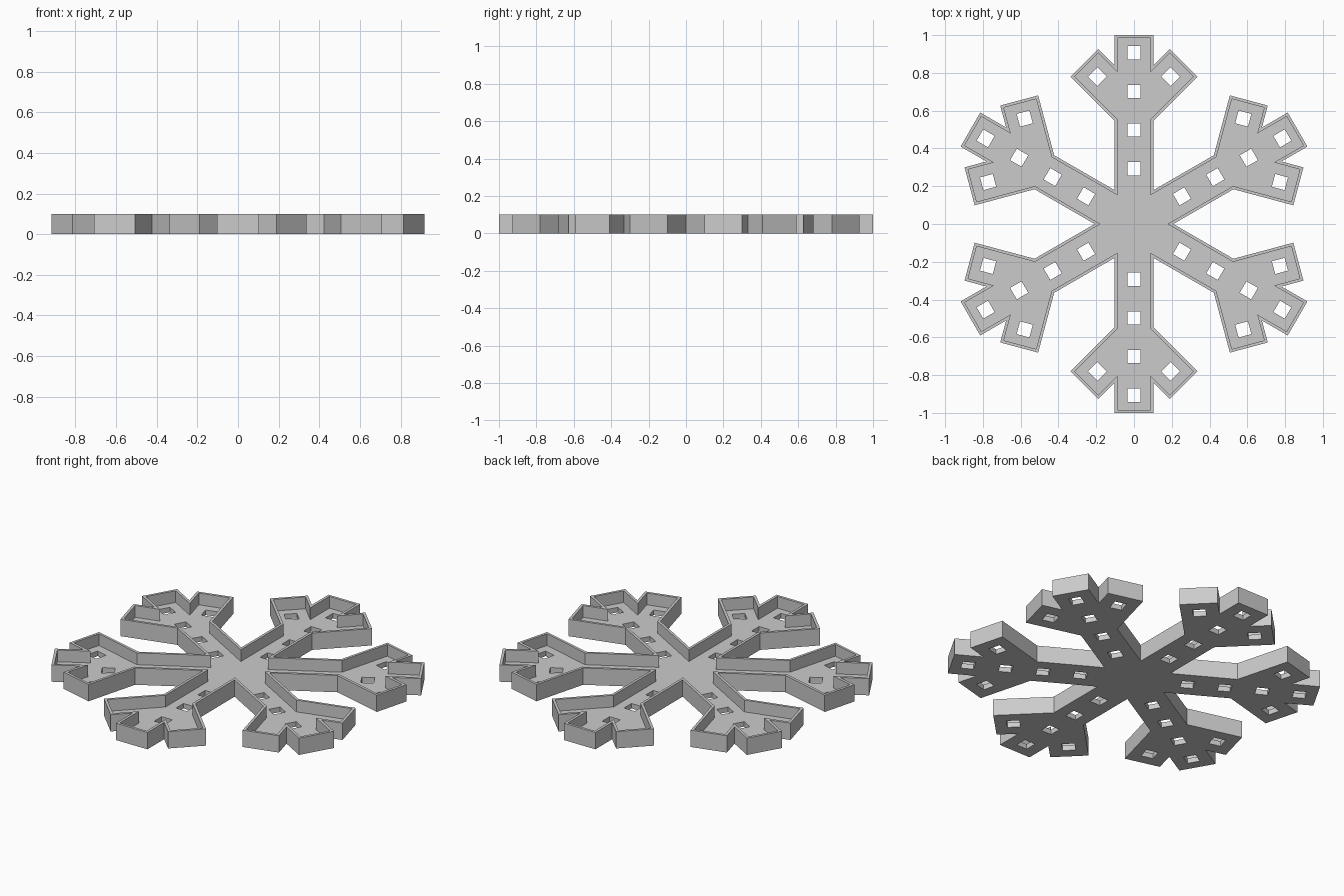
import bpy
import bmesh
from math import radians, sqrt
from mathutils import Matrix, Vector

HEIGHT, FLOOR, RIM = 0.10, 0.03, 0.0155
HALF = 0.104          # half width of an arm
HOLE = 0.07           # side of a square hole

cube = bpy.data.objects.get("Cube")
if cube:
    bpy.data.objects.remove(cube, do_unlink=True)

grey = bpy.data.materials.new("light_grey")
grey.use_nodes = True
colour = (0.6, 0.6, 0.6, 1)
grey.diffuse_color = colour
grey.node_tree.nodes["Principled BSDF"].inputs["Base Color"].default_value = colour


def make_object(name, bm):
    bmesh.ops.recalc_face_normals(bm, faces=bm.faces)
    mesh = bpy.data.meshes.new(name)
    bm.to_mesh(mesh)
    bm.free()
    mesh.materials.append(grey)
    obj = bpy.data.objects.new(name, mesh)
    bpy.context.collection.objects.link(obj)
    return obj


turns = [Matrix.Rotation(radians(60 * i), 4, 'Z') for i in range(6)]

# Outline: right half of one arm, mirrored, then turned six times
right = [(HALF, HALF * sqrt(3)), (HALF, 0.548), (0.336, 0.78),
         (0.189, 0.927), (HALF, 0.842), (HALF, 1.0)]
arm = right + [(-x, y) for x, y in reversed(right[1:])]
outline = [turn @ Vector((x, y, 0)) for turn in turns for x, y in arm]

# Solid body, then a rim inset on the top face and a sunken floor
bm = bmesh.new()
base = bm.faces.new([bm.verts.new(p) for p in outline])
top = bmesh.ops.extrude_face_region(bm, geom=[base], use_keep_orig=True)["geom"]
bmesh.ops.translate(bm, vec=(0, 0, HEIGHT),
                    verts=[v for v in top if isinstance(v, bmesh.types.BMVert)])
bmesh.ops.recalc_face_normals(bm, faces=bm.faces)
lid = max(bm.faces, key=lambda f: f.calc_center_median().z)
bmesh.ops.inset_region(bm, faces=[lid], thickness=RIM, use_even_offset=True)
sunk = bmesh.ops.extrude_face_region(bm, geom=[lid])["geom"]
bmesh.ops.translate(bm, vec=(0, 0, FLOOR - HEIGHT),
                    verts=[v for v in sunk if isinstance(v, bmesh.types.BMVert)])
if lid.is_valid:
    bmesh.ops.delete(bm, geom=[lid], context='FACES_ONLY')
snowflake = make_object("snowflake_tray", bm)

# Square holes: four along each arm, one turned hole in each side branch
spots = [(0, y, 0) for y in (0.293, 0.497, 0.702, 0.907)]
spots += [(side * 0.194, 0.78, 45) for side in (-1, 1)]
bm = bmesh.new()
for turn in turns:
    for x, y, angle in spots:
        place = (turn @ Matrix.Translation((x, y, FLOOR / 2))
                 @ Matrix.Rotation(radians(angle), 4, 'Z')
                 @ Matrix.Diagonal((HOLE, HOLE, FLOOR * 2, 1)))
        bmesh.ops.create_cube(bm, size=1, matrix=place)
cutter = make_object("hole_cutter", bm)
cutter.hide_render = True

# Cut the holes and keep the finished mesh
cut = snowflake.modifiers.new("holes", 'BOOLEAN')
cut.operation, cut.solver, cut.object = 'DIFFERENCE', 'EXACT', cutter
graph = bpy.context.evaluated_depsgraph_get()
finished = bpy.data.meshes.new_from_object(snowflake.evaluated_get(graph))
snowflake.modifiers.clear()
snowflake.data = finished
bpy.data.objects.remove(cutter, do_unlink=True)
